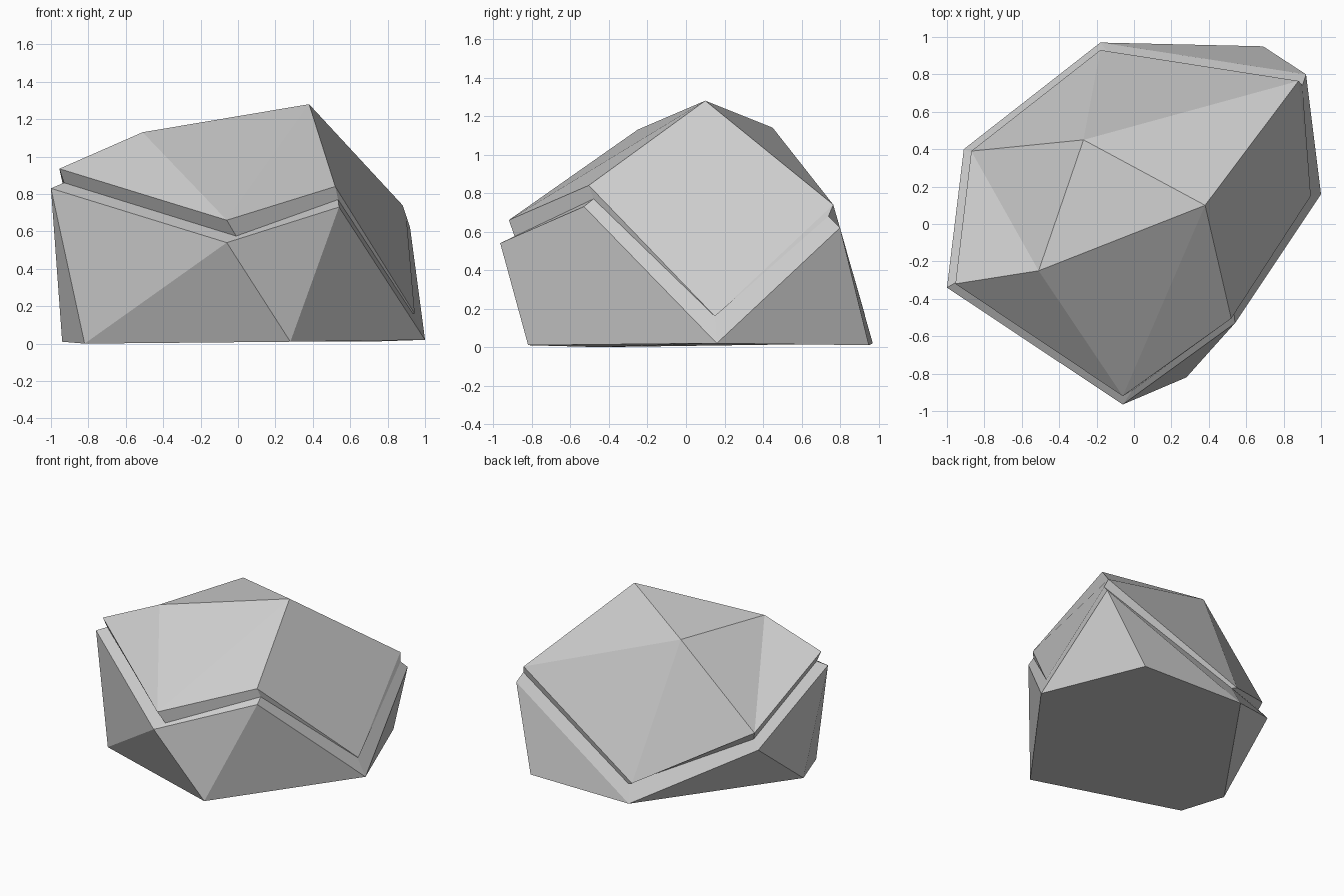
import bpy, bmesh

if "Cube" in bpy.data.objects:
    bpy.data.objects.remove(bpy.data.objects["Cube"])

# Seven-cornered zigzag rims, in the same order round the rock
outer_rim = [(-1, -.34, .83), (-.06, -.965, .54), (.54, -.53, .73), (1, .16, .02),
             (.92, .80, .62), (-.18, .97, .02), (-.91, .40, .42)]
groove = [(-.93, -.30, .86), (-.01, -.89, .575), (.535, -.48, .77), (.935, .15, .16),
          (.90, .74, .68), (-.14, .92, .15), (-.85, .37, .48)]
cap_rim = [(-.955, -.32, .935), (-.06, -.92, .66), (.52, -.505, .84), (.945, .15, .16),
           (.88, .765, .74), (-.18, .93, .165), (-.87, .39, .54)]
foot = [(.28, -.82, .01), (-.82, -.45, 0), (-.94, -.12, .01), (.69, .95, .01)]
peaks = [(.38, .10, 1.28), (-.51, -.25, 1.13), (-.27, .45, 1.14)]


def rock(name, ring_a, ring_b, extra, facets):
    """Strip between two rims plus facets; digits = ring_b corners, letters = extra points."""
    bm = bmesh.new()
    a = [bm.verts.new(p) for p in ring_a]
    b = [bm.verts.new(p) for p in ring_b]
    names = {str(i): v for i, v in enumerate(b)}
    names.update({"abcd"[i]: bm.verts.new(p) for i, p in enumerate(extra)})
    n = len(a)
    for i in range(n):
        j = (i + 1) % n
        bm.faces.new((a[i], a[j], b[j], b[i]))
    for f in facets.split():
        bm.faces.new([names[c] for c in f])
    bmesh.ops.recalc_face_normals(bm, faces=bm.faces)
    mesh = bpy.data.meshes.new(name)
    bm.to_mesh(mesh)
    bm.free()
    obj = bpy.data.objects.new(name, mesh)
    bpy.context.collection.objects.link(obj)


# Lower stone: shelf around the rim, sloping sides, flat bottom
rock("lower_stone", groove, outer_rim, foot,
     "01b 1ab 12a 23a 34d 45d 56c 60c 0bc a3d5cb")

# Upper stone: undercut edge and faceted crown with three peaks
rock("upper_stone", groove, cap_rim, peaks,
     "01b 12a 1ab 234a 4ac 45c 56c 6cb 60b abc")
